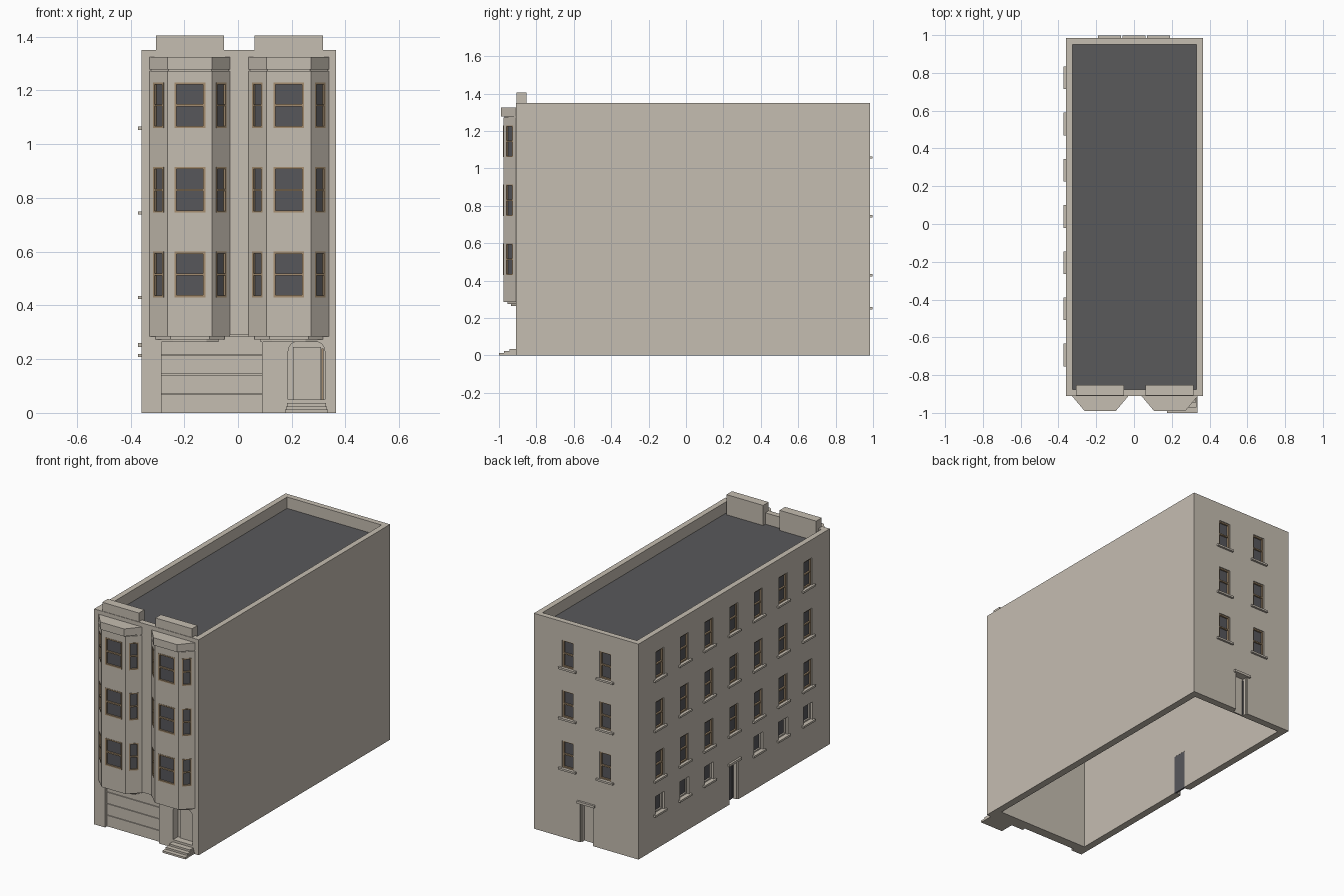
import bpy, bmesh
from math import pi, sin, cos, atan2
from mathutils import Matrix

if "Cube" in bpy.data.objects:
    bpy.data.objects.remove(bpy.data.objects["Cube"], do_unlink=True)


def material(name, rgb):
    m = bpy.data.materials.new(name)
    m.use_nodes = True
    m.diffuse_color = (*rgb, 1)
    m.node_tree.nodes["Principled BSDF"].inputs["Base Color"].default_value = (*rgb, 1)
    return m


STONE, GLASS, WOOD, ROOF = range(4)
MATS = [material("pale_stone", (0.56, 0.51, 0.44)),
        material("dark_glass", (0.095, 0.095, 0.105)),
        material("tan_wood", (0.38, 0.27, 0.16)),
        material("grey_roofing", (0.10, 0.10, 0.105))]


def finish(name, bm):
    bmesh.ops.recalc_face_normals(bm, faces=bm.faces)
    me = bpy.data.meshes.new(name)
    bm.to_mesh(me)
    bm.free()
    for m in MATS:
        me.materials.append(m)
    ob = bpy.data.objects.new(name, me)
    bpy.context.collection.objects.link(ob)
    return ob


def box(bm, x, y, z, mat=STONE, frame=Matrix()):
    """Box from (low, high) pairs, placed by a frame matrix."""
    size = [b - a for a, b in (x, y, z)]
    mid = [(a + b) / 2 for a, b in (x, y, z)]
    m = frame @ Matrix.Translation(mid) @ Matrix.Diagonal((*size, 1))
    for v in bmesh.ops.create_cube(bm, size=1, matrix=m)["verts"]:
        for f in v.link_faces:
            f.material_index = mat


def prism(bm, pts, lo, hi, frame=Matrix()):
    """Extrude a 2D outline along local z."""
    rings = [[bm.verts.new(frame @ Matrix.Translation((x, y, z)).to_translation())
              for x, y in pts] for z in (lo, hi)]
    n = len(pts)
    bm.faces.new(rings[0])
    bm.faces.new(rings[1])
    for i in range(n):
        j = (i + 1) % n
        bm.faces.new((rings[0][i], rings[0][j], rings[1][j], rings[1][i]))


def cut(target, bm):
    cutter = finish("cutter", bm)
    cutter.hide_render = True
    mod = target.modifiers.new("cut", "BOOLEAN")
    mod.operation, mod.solver, mod.object = "DIFFERENCE", "EXACT", cutter
    bpy.context.view_layer.objects.active = target
    bpy.ops.object.modifier_apply(modifier=mod.name)
    bpy.data.objects.remove(cutter, do_unlink=True)


def wall_frame(x, y, angle):
    """Local -y faces out of the wall; angle 0 is the front."""
    return Matrix.Translation((x, y, 0)) @ Matrix.Rotation(angle, 4, "Z")


def window(parts, cuts, fr, w, z0, z1, t=0.008, depth=0.022, rail=True, sill=False, trim=WOOD):
    h = w / 2
    box(cuts, (-h, h), (-0.02, depth), (z0, z1), frame=fr)
    box(parts, (-h, h), (depth - 0.006, depth + 0.001), (z0, z1), GLASS, fr)
    back = (depth - 0.016, depth)
    for s in (-1, 1):
        box(parts, sorted((s * h, s * (h - t))), back, (z0, z1), trim, fr)
    for z in (z0, z1 - t):
        box(parts, (-h + t, h - t), back, (z, z + t), trim, fr)
    if rail:
        mid = (z0 + z1) / 2
        box(parts, (-h + t, h - t), back, (mid - t / 2, mid + t / 2), trim, fr)
    if sill:
        box(parts, (-0.06, 0.06), (-0.013, 0.004), (z0 - 0.012, z0), STONE, fr)


# Main dimensions
X0, X1, Y0, Y1, TOP, DECK = -0.36, 0.365, -0.91, 0.985, 1.35, 1.275
FLOORS = [(0.43, 0.60), (0.745, 0.915), (1.06, 1.23)]

# Hollow main block with parapet
bm = bmesh.new()
box(bm, (X0, X1), (Y0, Y1), (0, TOP))
body = finish("main_block", bm)
for z, t, front in (((-0.1, 1.24), 0.045, 0.08), ((DECK, 1.5), 0.035, 0.035)):
    bm = bmesh.new()
    box(bm, (X0 + t, X1 - t), (Y0 + front, Y1 - t), z)
    cut(body, bm)

# Side and back windows
cuts = bmesh.new()
side, back = bmesh.new(), bmesh.new()
for i in range(7):
    fr = wall_frame(X0, 0.04 + (i - 3) * 0.2445, -pi / 2)
    for z0, z1 in FLOORS:
        window(side, cuts, fr, 0.08, z0 + 0.005, z1 + 0.005, sill=True)
    if i != 3:
        window(side, cuts, fr, 0.09, 0.22, 0.33, depth=0.03, rail=False, sill=True, trim=STONE)
for x in (-0.13, 0.13):
    for z0, z1 in FLOORS:
        window(back, cuts, wall_frame(x, Y1, pi), 0.08, z0 + 0.005, z1 + 0.005, sill=True)
finish("side_windows", side)
finish("back_windows", back)

# Side and back doors with lintels
for name, fr, leaf in (("side_door", wall_frame(X0, 0.04, -pi / 2), GLASS),
                       ("back_door", wall_frame(0, Y1, pi), STONE)):
    box(cuts, (-0.045, 0.045), (-0.02, 0.08), (-0.02, 0.245), frame=fr)
    bm = bmesh.new()
    box(bm, (-0.045, 0.045), (0.034, 0.044), (0, 0.245), leaf, fr)
    box(bm, (0.03, 0.04), (0.03, 0.036), (0.005, 0.235), GLASS, fr)
    for s in (-1, 1):
        box(bm, sorted((s * 0.045, s * 0.038)), (0.01, 0.034), (0, 0.245), STONE, fr)
    box(bm, (-0.06, 0.06), (-0.013, 0.004), (0.245, 0.26), STONE, fr)
    finish(name, bm)

# Garage opening and rounded entry alcove
GX = (-0.285, 0.09)
box(cuts, GX, (Y0 - 0.02, Y0 + 0.035), (-0.02, 0.29))
AX0, AX1, R = 0.187, 0.323, 0.035
arch = [(AX0, 0.036), (AX1, 0.036)]
for k in range(13):
    a = k * pi / 12
    cx = AX1 - R if k <= 6 else AX0 + R
    arch.append((cx + R * cos(a), 0.23 + R * sin(a)))
prism(cuts, arch, -0.05, 0.02, Matrix.Translation((0, Y0, 0)) @ Matrix.Rotation(pi / 2, 4, "X"))
cut(body, cuts)

bm = bmesh.new()
for k in range(4):
    z = k * 0.0725
    box(bm, GX, (Y0 + 0.02, Y0 + 0.036), (z, z + 0.069))
finish("garage_door", bm)

bm = bmesh.new()
box(bm, (0.205, 0.308), (Y0 + 0.042, Y0 + 0.052), (0.036, 0.245))
box(bm, (0.311, 0.318), (Y0 + 0.042, Y0 + 0.052), (0.05, 0.24), WOOD)
box(bm, (AX0, AX1), (Y0, Y0 + 0.05), (0.036, 0.05))
finish("entry_door", bm)

# Entry steps
bm = bmesh.new()
for k in range(3):
    inset = 0.004 * k
    box(bm, (0.175 + inset, 0.335 - inset), (-1 + 0.028 * k, Y0 + 0.01), (0.012 * k, 0.012 * (k + 1)))
finish("entry_steps", bm)


# Bay windows with cornice, corbels and parapet block
def bay_outline(xc, w, f, d):
    return [(xc - w, Y0 + 0.005), (xc - w, Y0), (xc - f, Y0 - d),
            (xc + f, Y0 - d), (xc + w, Y0), (xc + w, Y0 + 0.005)]


W, F, D = 0.15, 0.0825, 0.066
tilt = atan2(D, W - F)
for label, xc in (("right", -0.179), ("left", 0.189)):
    bm = bmesh.new()
    prism(bm, bay_outline(xc, W, F, D), 0.285, 1.272)
    bay = finish(label + "_bay", bm)
    cuts, panes = bmesh.new(), bmesh.new()
    for z0, z1 in FLOORS:
        window(panes, cuts, wall_frame(xc, Y0 - D, 0), 0.115, z0, z1, depth=0.014)
        for s in (-1, 1):
            fr = wall_frame(xc + s * (W + F) / 2, Y0 - D / 2, s * tilt)
            window(panes, cuts, fr, 0.054, z0, z1, 0.007, depth=0.014)
    cut(bay, cuts)
    finish(label + "_bay_windows", panes)

    bm = bmesh.new()
    prism(bm, bay_outline(xc, W, F, 0.08), 1.278, 1.325)
    prism(bm, bay_outline(xc, W - 0.006, F - 0.003, D - 0.006), 1.265, 1.285)
    finish(label + "_bay_cornice", bm)

    bm = bmesh.new()
    prism(bm, bay_outline(xc, W - 0.022, F - 0.01, 0.045), 0.274, 0.29)
    prism(bm, bay_outline(xc, W - 0.044, F - 0.02, 0.025), 0.264, 0.28)
    finish(label + "_bay_corbel", bm)

    bm = bmesh.new()
    box(bm, (xc - 0.127, xc + 0.127), (Y0 + 0.003, Y0 + 0.058), (DECK - 0.01, 1.405))
    finish(label + "_parapet_block", bm)

# Roof deck
bm = bmesh.new()
box(bm, (X0 + 0.035, X1 - 0.035), (Y0 + 0.035, Y1 - 0.035), (DECK - 0.004, DECK + 0.004), ROOF)
finish("roof_deck", bm)
